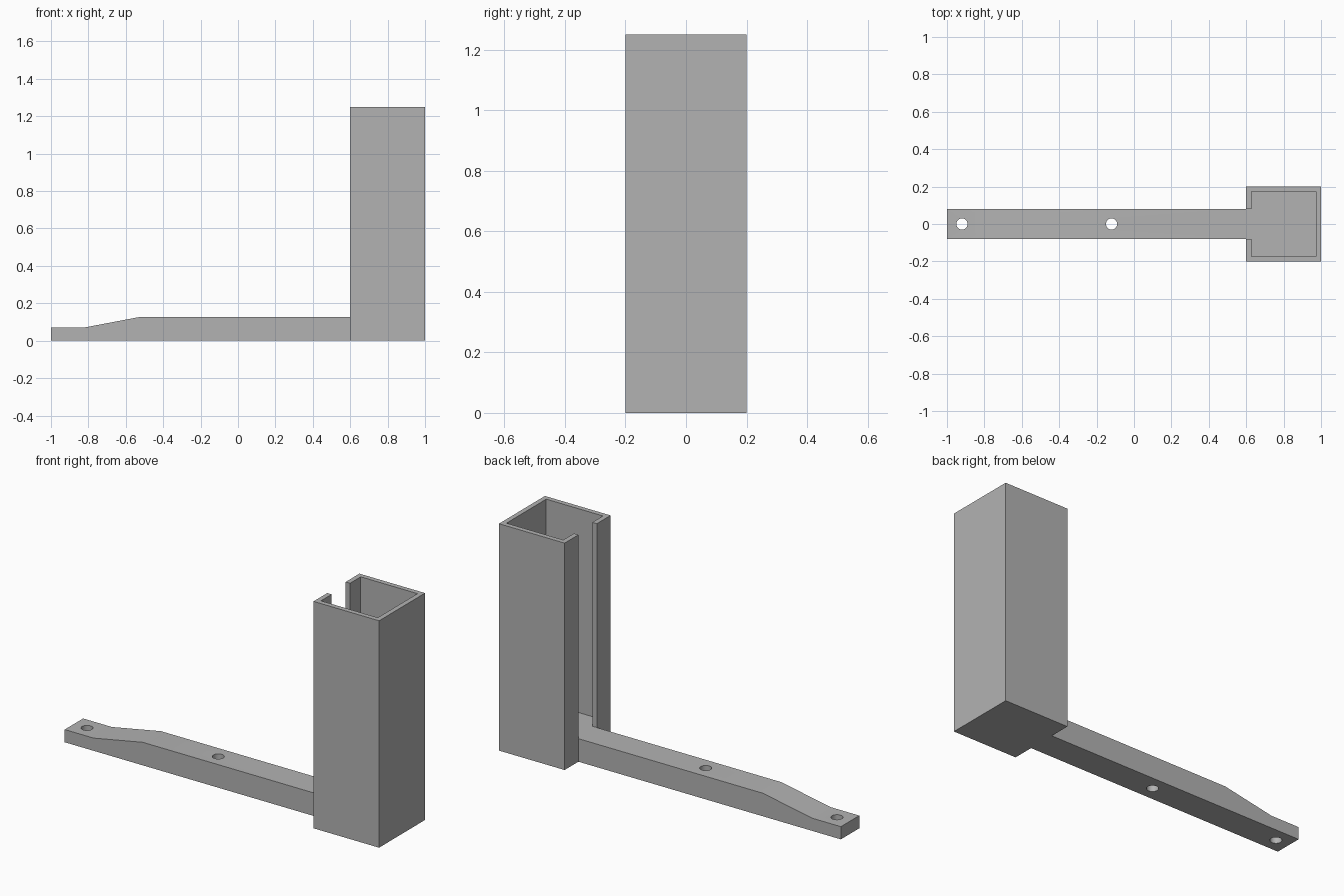
import bpy, bmesh
from mathutils import Vector

default = bpy.data.objects.get("Cube")
if default:
    bpy.data.objects.remove(default, do_unlink=True)

GREY = (0.45, 0.45, 0.45, 1)
grey = bpy.data.materials.new("plain grey")
grey.use_nodes = True
grey.diffuse_color = GREY
grey.node_tree.nodes["Principled BSDF"].inputs["Base Color"].default_value = GREY

HEIGHT, FLOOR, WALL = 1.25, 0.127, 0.027
HALF, ARM = 0.2, 0.08           # half widths of the column and the arm
X0, X1 = 0.6, 1.0               # column extent along x


def prism(name, points, offset):
    """Extrude a closed outline of 3D points by an offset."""
    bm = bmesh.new()
    face = bm.faces.new([bm.verts.new(p) for p in points])
    ext = bmesh.ops.extrude_face_region(bm, geom=[face])
    moved = [g for g in ext["geom"] if isinstance(g, bmesh.types.BMVert)]
    bmesh.ops.translate(bm, verts=moved, vec=Vector(offset))
    bmesh.ops.recalc_face_normals(bm, faces=bm.faces[:])
    mesh = bpy.data.meshes.new(name)
    bm.to_mesh(mesh)
    bm.free()
    mesh.materials.append(grey)
    obj = bpy.data.objects.new(name, mesh)
    bpy.context.collection.objects.link(obj)
    return obj


def combine(target, tool, operation):
    """Apply a boolean and discard the tool."""
    mod = target.modifiers.new(operation.lower(), "BOOLEAN")
    mod.operation, mod.solver, mod.object = operation, "EXACT", tool
    bpy.context.view_layer.objects.active = target
    bpy.ops.object.modifier_apply(modifier=mod.name)
    bpy.data.objects.remove(tool, do_unlink=True)


# Column block
outline = [(X0, -HALF, 0), (X1, -HALF, 0), (X1, HALF, 0), (X0, HALF, 0)]
bracket = prism("bracket", outline, (0, 0, HEIGHT))

# Arm with its tapered tip, reaching into the column
side = [(-1, 0), (0.8, 0), (0.8, FLOOR), (-0.525, FLOOR), (-0.825, 0.07), (-1, 0.07)]
arm = prism("arm", [(x, -ARM, z) for x, z in side], (0, 2 * ARM, 0))
combine(bracket, arm, "UNION")

# Cavity and its slot toward the arm
inner = HALF - WALL
half_cavity = [(X0 - 0.05, ARM), (X0 + WALL, ARM), (X0 + WALL, inner), (X1 - WALL, inner)]
cavity = [(x, y, FLOOR) for x, y in half_cavity]
cavity += [(x, -y, FLOOR) for x, y in reversed(half_cavity)]
combine(bracket, prism("cavity_cutter", cavity, (0, 0, HEIGHT)), "DIFFERENCE")

# Screw holes
for x in (-0.92, -0.12):
    bpy.ops.mesh.primitive_cylinder_add(vertices=32, radius=0.03, depth=1, location=(x, 0, 0))
    drill = bpy.context.object
    drill.data.materials.append(grey)
    combine(bracket, drill, "DIFFERENCE")

bpy.ops.object.select_all(action="DESELECT")
bracket.select_set(True)
bpy.context.view_layer.objects.active = bracket
bpy.ops.object.shade_smooth_by_angle()
